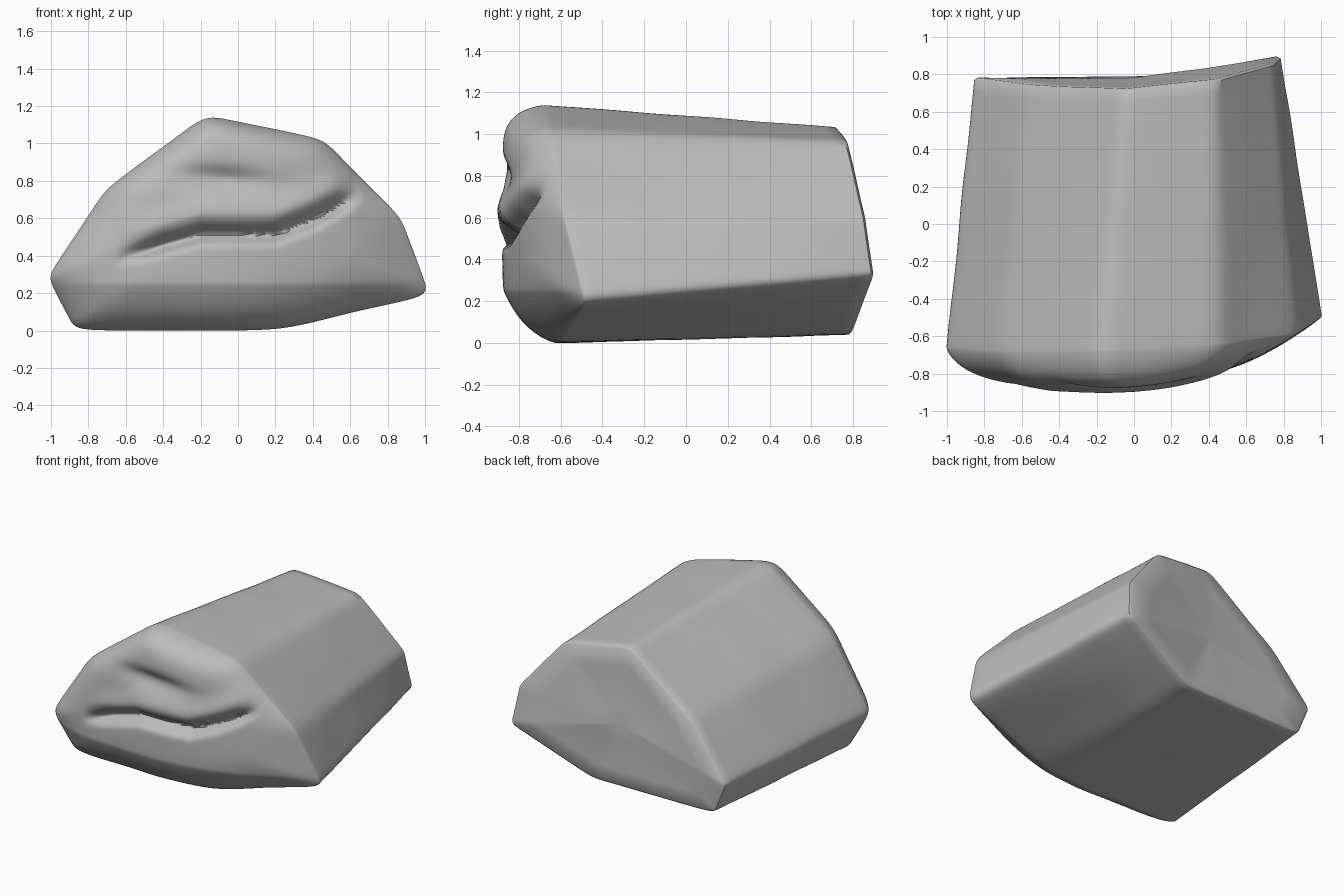
import bpy, bmesh, math
from mathutils import Vector, noise

cube = bpy.data.objects.get("Cube")
if cube:
    bpy.data.objects.remove(cube, do_unlink=True)

# Matching corners of the front and back outlines: x, y, z
FRONT = [(-1.015, -.66, .29), (-.71, -.68, .75), (-.17, -.68, 1.155), (.46, -.64, 1.02),
         (.87, -.58, .6), (1.025, -.48, .19), (.2, -.6, 0), (-.87, -.61, 0)]
BACK = [(-.86, .77, .27), (-.57, .73, .64), (-.05, .71, 1.04), (.44, .76, .97),
        (.75, .85, .6), (.79, .89, .32), (.2, .78, .04), (-.77, .77, .04)]
MOUTH = [(-.66, .38), (-.38, .46), (-.2, .51), (.2, .51), (.4, .59), (.66, .73)]
AROUND, RINGS, LENGTH = 20, 60, 24


def outline(points, soften):
    """Subdivide a closed outline and round its corners."""
    ps = [Vector(p) for p in points]
    out = []
    for i, a in enumerate(ps):
        b = ps[(i + 1) % len(ps)]
        out += [a.lerp(b, j / AROUND) for j in range(AROUND)]
    for _ in range(soften):
        n = len(out)
        out = [(out[i - 1] + out[i] * 2 + out[(i + 1) % n]) / 4 for i in range(n)]
    return out


def height_on(path, x):
    for (x0, z0), (x1, z1) in zip(path, path[1:]):
        if x0 <= x <= x1:
            return z0 + (z1 - z0) * (x - x0) / (x1 - x0)
    return None


def bell(d, above, below):
    """Smooth bump with its own width on each side."""
    return math.exp(-(d / (above if d > 0 else below)) ** 2)


def face_y(x, z):
    """Front surface with chamfered foot, mouth slit, lips and brow dent."""
    y = -.88 + (.08 if x < -.15 else .24) * (x + .15) ** 2
    y += .35 * max(0, .25 - z)
    m = height_on(MOUTH, x)
    if m is not None:
        w = min(1, (x + .66) / .22, (.66 - x) / .15)
        d = z - m
        y += w * (.085 * bell(d, .045, .035) - .022 * bell(d - .12, .08, .05))
    # Shallow, wide dent under the brow
    brow = .81 - .08 * (x + .05)
    y += .045 * bell(z - brow, .06, .08) * bell(x + .08, .26, .24)
    return y


front, back = outline(FRONT, 6), outline(BACK, 3)
count = len(front)
centre = Vector((-.03, 0, .67))
rows = []

# Front cap rings, rounded over toward the rim
for k in range(1, RINGS + 1):
    s = math.sin(k / RINGS * math.pi / 2) ** .9
    row = []
    for p in front:
        x, z = centre.x + s * (p.x - centre.x), centre.z + s * (p.z - centre.z)
        y = face_y(x, z)
        row.append(Vector((x, p.y + (y - p.y) * max(0, 1 - s ** 7) ** .65, z)))
    rows.append(row)

# Tapering body
for k in range(1, LENGTH + 1):
    rows.append([a.lerp(b, k / LENGTH) for a, b in zip(front, back)])

# Back cap with a narrow chamfer
hub = sum(back, Vector()) / count
for s, push in ((.975, .012), (.75, .006), (.5, 0), (.25, 0)):
    rows.append([hub.lerp(p, s) + Vector((0, push, 0)) for p in back])

bm = bmesh.new()


def add(p):
    """Make a vertex, nudged outward or inward for a weathered surface."""
    away = (p - Vector((0, 0, .5))).normalized()
    q = p + away * noise.noise(p * 3) * .006
    q.z = max(q.z, 0)
    return bm.verts.new(q)


grid = [[add(p) for p in row] for row in rows]
for a, b in zip(grid, grid[1:]):
    for i in range(count):
        j = (i + 1) % count
        bm.faces.new((a[i], a[j], b[j], b[i]))
nose = add(Vector((centre.x, face_y(centre.x, centre.z), centre.z)))
tail = add(hub)
for i in range(count):
    j = (i + 1) % count
    bm.faces.new((nose, grid[0][j], grid[0][i]))
    bm.faces.new((tail, grid[-1][i], grid[-1][j]))
bmesh.ops.recalc_face_normals(bm, faces=bm.faces)

mesh = bpy.data.meshes.new("boulder")
bm.to_mesh(mesh)
bm.free()
boulder = bpy.data.objects.new("boulder", mesh)
bpy.context.collection.objects.link(boulder)

# Stone colour
stone = bpy.data.materials.new("stone grey")
stone.use_nodes = True
colour = (.5, .5, .5, 1)
stone.diffuse_color = colour
stone.node_tree.nodes["Principled BSDF"].inputs["Base Color"].default_value = colour
mesh.materials.append(stone)

bpy.ops.object.select_all(action='DESELECT')
boulder.select_set(True)
bpy.context.view_layer.objects.active = boulder
bpy.ops.object.shade_smooth_by_angle(angle=math.radians(50))
